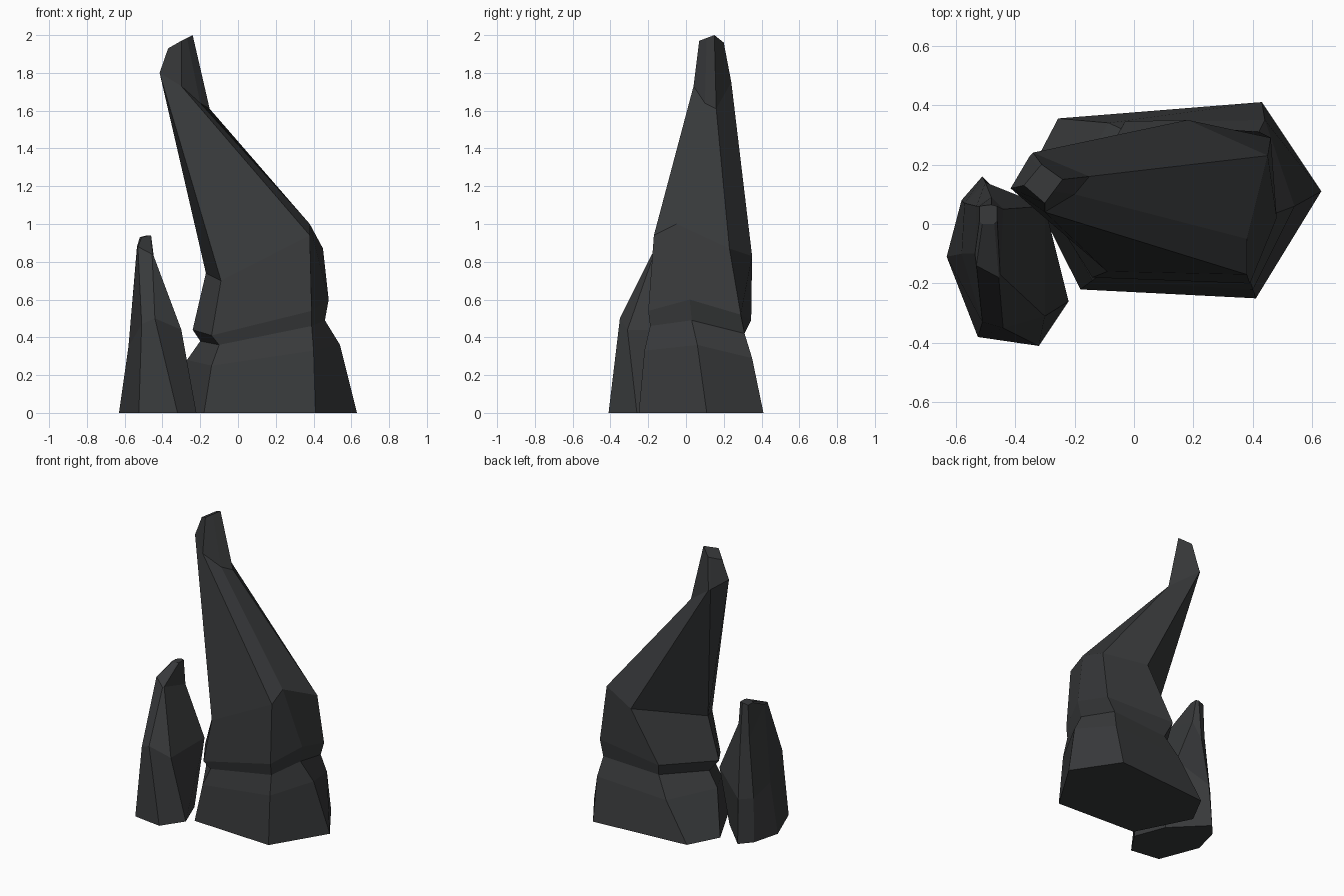
import bpy, bmesh

stone = bpy.data.materials.new("dark_stone")
stone.diffuse_color = (0.04, 0.042, 0.044, 1)


def loft(name, rings):
    """Skin a stack of equal-sized cross-sections and cap both ends."""
    bm = bmesh.new()
    loops = [[bm.verts.new(p if len(p) == 3 else (*p, 0)) for p in r] for r in rings]
    n = len(loops[0])
    for lo, hi in zip(loops, loops[1:]):
        for i in range(n):
            j = (i + 1) % n
            bm.faces.new((lo[i], lo[j], hi[j], hi[i]))
    bm.faces.new(loops[0][::-1])
    bm.faces.new(loops[-1])
    # Weld ridges that run together near the tip
    bmesh.ops.remove_doubles(bm, verts=bm.verts, dist=0.004)
    bmesh.ops.recalc_face_normals(bm, faces=bm.faces)
    me = bpy.data.meshes.new(name)
    bm.to_mesh(me)
    bm.free()
    me.materials.append(stone)
    ob = bpy.data.objects.new(name, me)
    bpy.context.collection.objects.link(ob)
    return ob


# Tall spire: six-sided sections, anticlockwise from front-left
base = [(-.18, -.22), (.41, -.25), (.63, .11), (.43, .41), (-.255, .355), (-.365, .145)]
shoulder = [(-.14, -.19, .25), (.40, -.22, .33), (.54, .06, .36),
            (.44, .35, .29), (-.085, .34, .26), (-.27, .04, .28)]
waist = [(-.10, -.16, .36), (.39, -.19, .46), (.46, .03, .49),
         (.42, .31, .42), (0, .30, .40), (-.20, .03, .38)]
lip = [(-.14, -.18, .41), (.39, -.20, .54), (.48, .02, .60),
       (.46, .29, .52), (-.03, .345, .49), (-.24, -.02, .44)]
chest = [(-.09, -.16, .70), (.38, -.17, .94), (.38, -.05, 1.0),
         (.45, .23, .87), (.18, .35, .83), (-.17, 0, .74)]
neck = [(-.415, .12, 1.80), (-.30, .04, 1.73), (-.20, .10, 1.64),
        (-.15, .16, 1.61), (-.34, .24, 1.75), (-.35, .23, 1.755)]
tip = [(-.37, .13, 1.93), (-.30, .07, 1.97), (-.27, .11, 1.985),
       (-.24, .15, 2.0), (-.31, .20, 1.96), (-.32, .19, 1.955)]
loft("tall_rock_spire", [base, shoulder, waist, lip, chest, neck, tip])

# Small spire: seven-sided sections, anticlockwise from the left
base = [(-.63, -.11), (-.525, -.38), (-.32, -.41), (-.22, -.26),
        (-.30, -.05), (-.51, .16), (-.58, .08)]
middle = [(-.58, -.10, .35), (-.51, -.33, .47), (-.44, -.35, .50), (-.30, -.31, .44),
          (-.30, .06, .44), (-.50, .14, .30), (-.57, .07, .30)]
ridge = [(-.535, -.10, .88), (-.53, -.14, .88), (-.455, -.18, .84), (-.45, -.17, .84),
         (-.44, .05, .78), (-.48, .09, .65), (-.53, .06, .70)]
top = [(-.52, .01, .93), (-.51, 0, .93), (-.47, 0, .94), (-.46, .01, .94),
       (-.46, .06, .94), (-.48, .065, .94), (-.52, .06, .93)]
loft("small_rock_spire", [base, middle, ridge, top])
